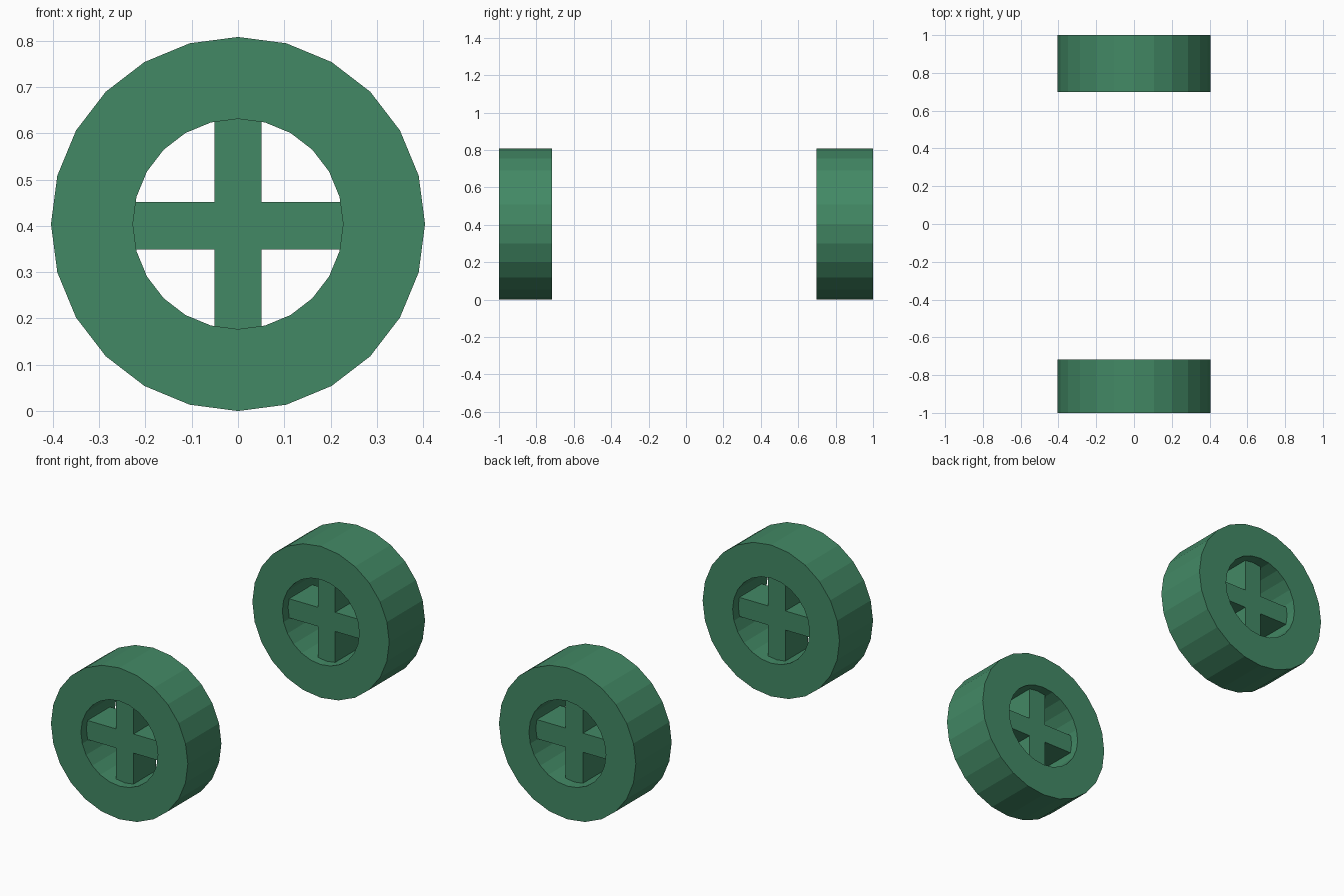
import bpy, bmesh
from math import sin, cos, tau

if "Cube" in bpy.data.objects:
    bpy.data.objects.remove(bpy.data.objects["Cube"])

CZ, R_OUT, R_IN, SIDES = 0.404, 0.404, 0.227, 24


def finish(bm, name, mat):
    bmesh.ops.recalc_face_normals(bm, faces=bm.faces)
    me = bpy.data.meshes.new(name)
    bm.to_mesh(me)
    bm.free()
    me.materials.append(mat)
    ob = bpy.data.objects.new(name, me)
    bpy.context.collection.objects.link(ob)


def tyre(name, y0, y1, mat):
    # rectangular section swept round the axle
    bm = bmesh.new()
    section = [(R_OUT, y0), (R_OUT, y1), (R_IN, y1), (R_IN, y0)]
    rings = [[bm.verts.new((r * sin(tau * i / SIDES), y, CZ + r * cos(tau * i / SIDES)))
              for i in range(SIDES)] for r, y in section]
    for k in range(4):
        a, b = rings[k], rings[(k + 1) % 4]
        for i in range(SIDES):
            j = (i + 1) % SIDES
            bm.faces.new((a[i], a[j], b[j], b[i]))
    finish(bm, name, mat)


def spokes(name, y0, y1, mat):
    # one plus-shaped outline, extruded along the axle
    w, l, cz = 0.051, 0.232, 0.400
    outline = [(w, w), (w, l), (-w, l), (-w, w), (-l, w), (-l, -w),
               (-w, -w), (-w, -l), (w, -l), (w, -w), (l, -w), (l, w)]
    bm = bmesh.new()
    face = bm.faces.new([bm.verts.new((x, y0, cz + z)) for x, z in outline])
    ext = bmesh.ops.extrude_face_region(bm, geom=[face], use_keep_orig=True)
    moved = [g for g in ext["geom"] if isinstance(g, bmesh.types.BMVert)]
    bmesh.ops.translate(bm, verts=moved, vec=(0, y1 - y0, 0))
    finish(bm, name, mat)


green = bpy.data.materials.new("green")
green.diffuse_color = (0.055, 0.25, 0.13, 1)
green.use_nodes = True
green.node_tree.nodes["Principled BSDF"].inputs["Base Color"].default_value = green.diffuse_color

# front wheel is slightly narrower than the back one
for side, t0, t1, s0, s1 in (("front", -1.0, -0.717, -0.954, -0.765),
                             ("back", 0.698, 1.0, 0.746, 0.942)):
    tyre(side + "_wheel_rim", t0, t1, green)
    spokes(side + "_wheel_spokes", s0, s1, green)
